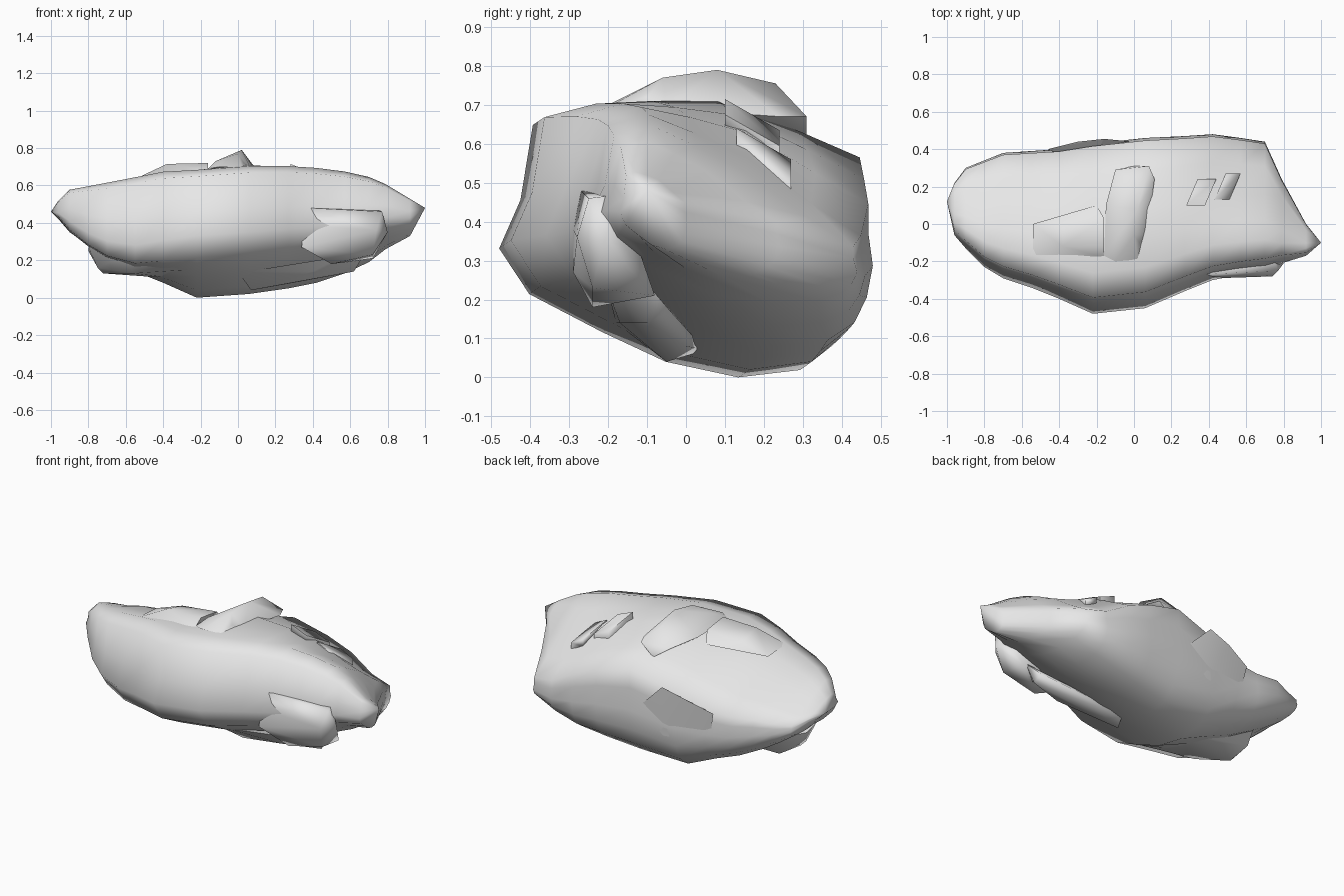
import bpy
import bmesh
import math

default_cube = bpy.data.objects.get("Cube")
if default_cube:
    bpy.data.objects.remove(default_cube, do_unlink=True)

# One plain stone colour
stone = bpy.data.materials.new("pale_grey_stone")
stone.use_nodes = True
stone.diffuse_color = (.8, .8, .8, 1)
stone.node_tree.nodes["Principled BSDF"].inputs["Base Color"].default_value = stone.diffuse_color


def finish(name, bm, angle):
    """Turn a bmesh into a named, smooth shaded stone object."""
    bmesh.ops.recalc_face_normals(bm, faces=bm.faces)
    mesh = bpy.data.meshes.new(name)
    bm.to_mesh(mesh)
    bm.free()
    mesh.materials.append(stone)
    part = bpy.data.objects.new(name, mesh)
    bpy.context.collection.objects.link(part)
    bpy.ops.object.select_all(action="DESELECT")
    part.select_set(True)
    bpy.context.view_layer.objects.active = part
    bpy.ops.object.shade_smooth_by_angle(angle=math.radians(angle))


def loft(name, outline, sections, start, end):
    """Stretch one outline through sections along x, closed by a point at each end.

    The drop of a section lowers its upper side towards the back,
    and the sag lowers the bulging lower part of its front."""
    bm = bmesh.new()
    rings = []
    for x, front, back, low, high, drop, sag in sections:
        middle, half = (front + back) / 2, (back - front) / 2
        ring = []
        for u, v in outline:
            z = low + (high - low) * v
            z -= drop * max(0, u + .5) / 1.5 * v
            z -= sag * max(0, -u) * (1 - v)
            ring.append(bm.verts.new((x, middle + half * u, z)))
        rings.append(ring)
    count = len(outline)
    for ring, following in zip(rings, rings[1:]):
        for i in range(count):
            j = (i + 1) % count
            bm.faces.new((ring[i], ring[j], following[j], following[i]))
    for tip, ring in ((start, rings[0]), (end, rings[-1])):
        point = bm.verts.new(tip)
        for i in range(count):
            bm.faces.new((point, ring[i], ring[(i + 1) % count]))
    finish(name, bm, 75)


def chunk(name, corners, angle=75):
    """Wrap a convex lump of stone around a few corners."""
    bm = bmesh.new()
    verts = [bm.verts.new(corner) for corner in corners]
    result = bmesh.ops.convex_hull(bm, input=verts)
    loose = [v for v in result["geom_interior"] if isinstance(v, bmesh.types.BMVert)]
    bmesh.ops.delete(bm, geom=loose, context="VERTS")
    finish(name, bm, angle)


# Main boulder: steep front, flat top falling to the back, sloping underside
outline = [
    (-1, .48), (-.88, .66), (-.81, .94), (-.52, .99), (-.2, 1), (.17, 1),
    (.62, .89), (.97, .79), (.97, .63), (1, .45), (.96, .27), (.88, .13),
    (.7, .03), (.35, 0), (-.06, .06), (-.42, .17), (-.83, .31),
]
sections = [
    (-.96, -.06, .22, .42, .52, .06, .03),
    (-.9, -.13, .3, .35, .58, .14, .1),
    (-.8, -.23, .34, .28, .6, .14, .17),
    (-.7, -.29, .38, .22, .62, .13, .21),
    (-.55, -.34, .39, .14, .65, .16, .2),
    (-.4, -.4, .4, .08, .68, .16, .12),
    (-.22, -.48, .43, 0, .69, .07, 0),
    (.06, -.45, .46, .02, .71, 0, 0),
    (.27, -.36, .47, .05, .71, .08, 0),
    (.42, -.3, .48, .08, .7, .16, 0),
    (.57, -.27, .46, .13, .68, .26, 0),
    (.7, -.25, .44, .19, .65, .28, 0),
    (.79, -.21, .24, .26, .61, .18, 0),
    (.92, -.17, 0, .33, .53, .05, 0),
]
loft("boulder", outline, sections, (-1, .12, .46), (1, -.1, .48))

# Ridge on the crown, with a thin shelf beside it
chunk("crown_ridge", [
    (-.16, -.17, .69), (-.1, -.2, .7), (.02, -.19, .7), (.03, -.1, .72),
    (-.12, -.11, .73), (0, -.06, .77), (.02, .08, .79), (0, .23, .755),
    (-.1, .29, .67), (.08, .31, .67), (.11, .24, .67), (.07, -.05, .69),
    (-.15, .1, .68), (0, .31, .6),
])
chunk("crown_shelf", [
    (-.54, -.17, .64), (-.54, 0, .63), (-.38, -.12, .715), (-.38, .02, .68),
    (-.16, -.12, .72), (-.16, .03, .7), (-.16, -.18, .68), (-.2, .1, .65),
])

# Bulge low on the front near the pointed end
chunk("front_bulge", [
    (.36, -.27, .48), (.44, -.29, .38), (.34, -.29, .27), (.5, -.24, .18),
    (.68, -.28, .37), (.74, -.28, .36), (.77, -.25, .46), (.8, -.21, .35),
    (.72, -.24, .23), (.72, -.08, .21), (.76, -.16, .34), (.74, -.17, .47),
    (.4, -.15, .3),
])

# Ledge under the blunt end
chunk("under_ledge", [
    (-.8, -.08, .27), (-.8, .01, .25), (-.75, -.06, .16), (-.72, -.05, .13),
    (-.7, .12, .14), (-.56, -.16, .13), (-.55, .08, .12), (-.25, -.26, .15),
    (-.3, .05, .1), (-.6, -.2, .23), (-.72, .15, .25),
])

# Keel under the front bulge
chunk("under_keel", [
    (.02, -.14, .11), (.07, -.05, .04), (.12, .05, .07), (.4, -.17, .14),
    (.62, -.1, .14), (.62, -.04, .17), (.3, 0, .08), (.05, -.18, .14),
    (.55, -.2, .22), (.68, -.1, .24),
])

# Broken patch on the back
chunk("back_patch", [
    (0, .44, .36), (-.16, .455, .52), (-.3, .44, .48), (-.46, .4, .42),
    (-.42, .38, .22), (-.15, .43, .22), (-.25, .3, .35),
], 30)

# Small slabs lying on the sloping upper back
for name, x, y, z, length in (("upper_slab", .36, .17, .635, .05),
                              ("lower_slab", .5, .2, .56, .04)):
    chunk(name, [(x + a * length + b * .03, y + b * .07, z - b * .04 - a * .02 + c * .02)
                 for a in (-1, 1) for b in (-1, 1) for c in (-1, 1)])
